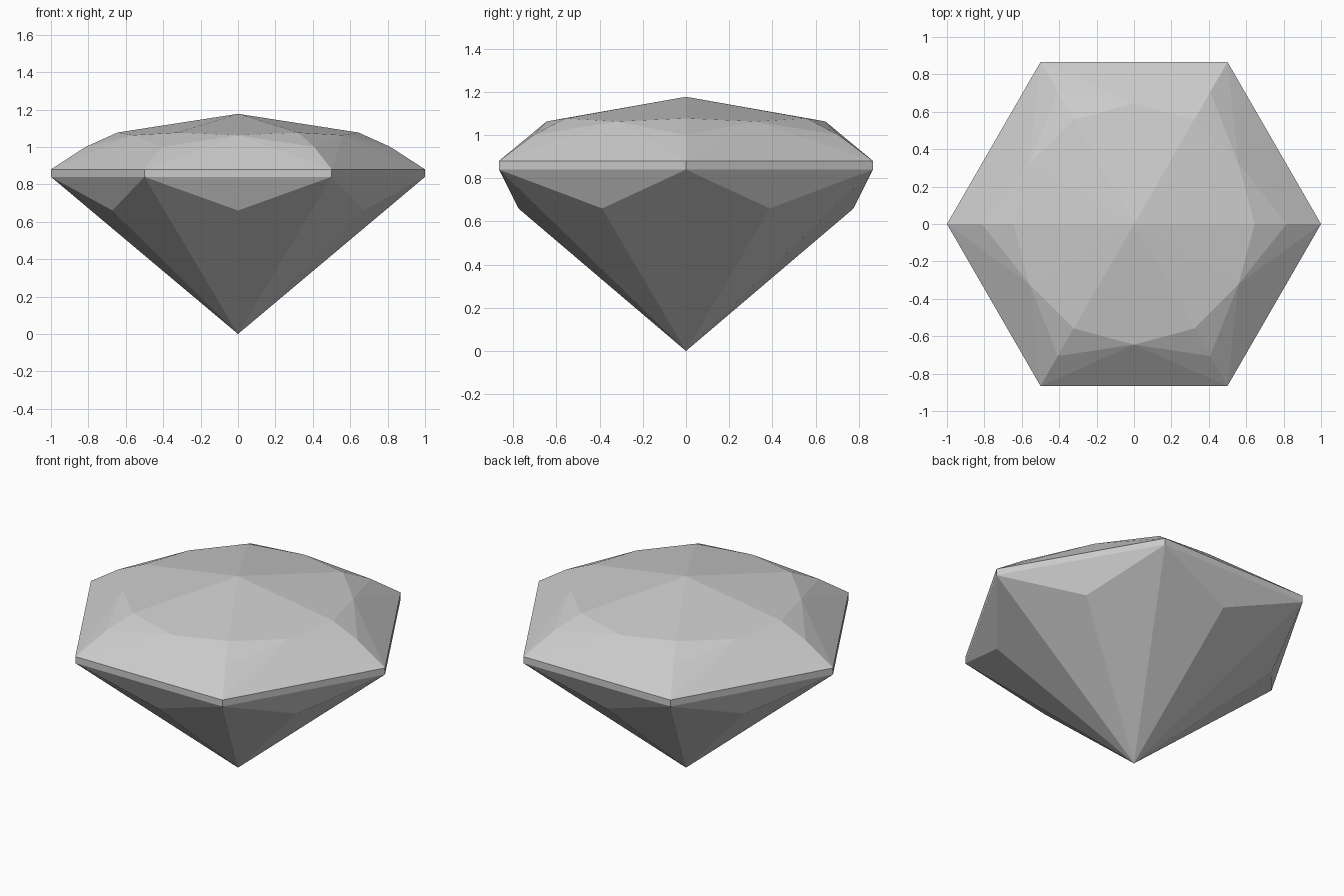
import bpy
import bmesh
from math import cos, sin, pi

cube = bpy.data.objects.get("Cube")
if cube:
    bpy.data.objects.remove(cube, do_unlink=True)

# Stone colour
grey = bpy.data.materials.new("pale_grey")
grey.use_nodes = True
grey.diffuse_color = (0.6, 0.6, 0.6, 1)
grey.node_tree.nodes["Principled BSDF"].inputs["Base Color"].default_value = grey.diffuse_color

bm = bmesh.new()
SIDES = 6


def ring(radius, z, half_step=0):
    """Six points around the z axis, over the corners or over the edge middles."""
    angles = [(i + half_step) * 2 * pi / SIDES for i in range(SIDES)]
    return [bm.verts.new((radius * cos(a), radius * sin(a), z)) for a in angles]


# Rings of facet corners, bottom to top
culet = bm.verts.new((0, 0, 0))
pavilion = ring(0.776, 0.66, 0.5)
girdle_low = ring(1, 0.84)
girdle_high = ring(1, 0.88)
crown = ring(0.815, 1.0)
table_corner = ring(0.645, 1.077)
table_middle = ring(0.645, 1.063, 0.5)
peak = bm.verts.new((0, 0, 1.177))

for i in range(SIDES):
    j = (i + 1) % SIDES
    low, mid = pavilion[i], table_middle[i]
    # Pavilion and girdle
    bm.faces.new((culet, low, girdle_low[i]))
    bm.faces.new((culet, girdle_low[j], low))
    bm.faces.new((girdle_low[i], low, girdle_low[j]))
    bm.faces.new((girdle_low[i], girdle_low[j], girdle_high[j], girdle_high[i]))
    # Crown facets
    bm.faces.new((girdle_high[i], girdle_high[j], mid))
    bm.faces.new((girdle_high[i], mid, crown[i]))
    bm.faces.new((girdle_high[j], crown[j], mid))
    bm.faces.new((crown[i], mid, table_corner[i]))
    bm.faces.new((crown[j], table_corner[j], mid))
    # Shallow table
    bm.faces.new((table_corner[i], mid, peak))
    bm.faces.new((mid, table_corner[j], peak))

bmesh.ops.recalc_face_normals(bm, faces=bm.faces[:])
mesh = bpy.data.meshes.new("cut_gem")
bm.to_mesh(mesh)
bm.free()
mesh.materials.append(grey)
gem = bpy.data.objects.new("cut_gem", mesh)
bpy.context.collection.objects.link(gem)
